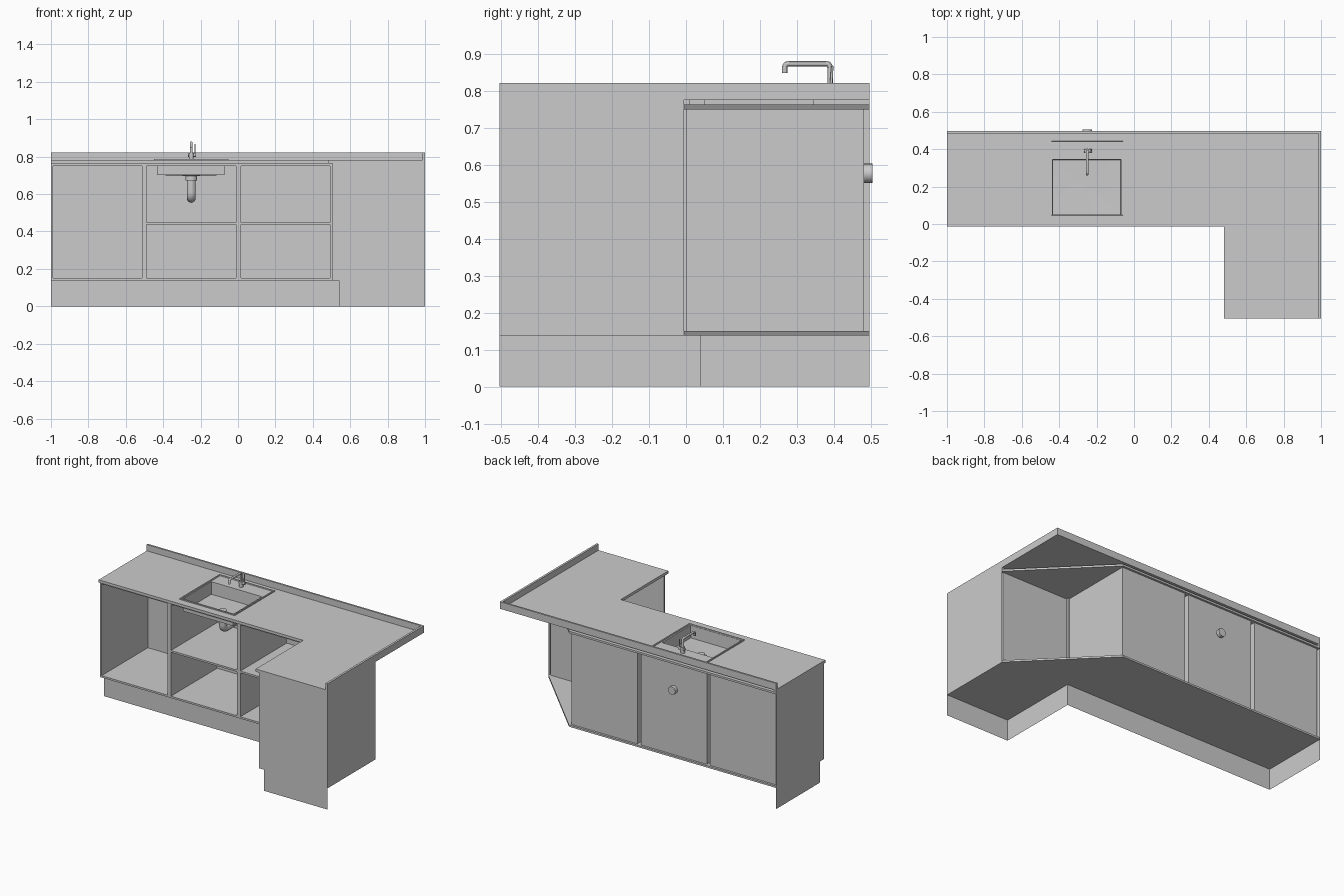
import bpy, bmesh
from mathutils import Vector

if "Cube" in bpy.data.objects:
    bpy.data.objects.remove(bpy.data.objects["Cube"])


def finish(name, bm):
    bmesh.ops.recalc_face_normals(bm, faces=bm.faces)
    me = bpy.data.meshes.new(name)
    bm.to_mesh(me)
    bm.free()
    ob = bpy.data.objects.new(name, me)
    bpy.context.collection.objects.link(ob)
    return ob


def smooth(ob):
    bpy.ops.object.select_all(action='DESELECT')
    ob.select_set(True)
    bpy.context.view_layer.objects.active = ob
    bpy.ops.object.shade_smooth_by_angle()


def prism(name, pts, z0, z1):
    """Solid plan outline between two heights."""
    bm = bmesh.new()
    f = bm.faces.new([bm.verts.new((x, y, z0)) for x, y in pts])
    ext = bmesh.ops.extrude_face_region(bm, geom=[f])
    verts = [g for g in ext['geom'] if isinstance(g, bmesh.types.BMVert)]
    bmesh.ops.translate(bm, vec=(0, 0, z1 - z0), verts=verts)
    return finish(name, bm)


def rect(x0, x1, y0, y1):
    return [(x0, y0), (x1, y0), (x1, y1), (x0, y1)]


def box(name, x0, x1, y0, y1, z0, z1):
    return prism(name, rect(x0, x1, y0, y1), z0, z1)


def sheet(name, pts, z0, z1):
    """Thin upright panels following a plan path."""
    bm = bmesh.new()
    low = [bm.verts.new((x, y, z0)) for x, y in pts]
    top = [bm.verts.new((x, y, z1)) for x, y in pts]
    for i in range(len(pts) - 1):
        bm.faces.new((low[i], low[i + 1], top[i + 1], top[i]))
    return finish(name, bm)


def cylinder(name, r, a, b, r2=None, seg=24):
    a, b = Vector(a), Vector(b)
    bm = bmesh.new()
    bmesh.ops.create_cone(bm, cap_ends=True, segments=seg, radius1=r,
                          radius2=r if r2 is None else r2, depth=(b - a).length)
    bm.transform((b - a).to_track_quat('Z', 'Y').to_matrix().to_4x4())
    bmesh.ops.translate(bm, vec=(a + b) / 2, verts=bm.verts)
    ob = finish(name, bm)
    smooth(ob)
    return ob


def tube(name, pts, r, bend):
    """Round tube along a path with rounded corners."""
    P = [Vector(p) for p in pts]
    path = [P[0]]
    for a, b, c in zip(P, P[1:], P[2:]):
        s, e = b + (a - b).normalized() * bend, b + (c - b).normalized() * bend
        for i in range(7):
            t = i / 6
            path.append(s * (1 - t) ** 2 + b * 2 * t * (1 - t) + e * t * t)
    path.append(P[-1])
    cu = bpy.data.curves.new(name, 'CURVE')
    cu.dimensions = '3D'
    cu.bevel_depth, cu.bevel_resolution, cu.use_fill_caps = r, 4, True
    sp = cu.splines.new('POLY')
    sp.points.add(len(path) - 1)
    for q, p in zip(sp.points, path):
        q.co = (*p, 1)
    ob = bpy.data.objects.new(name, cu)
    bpy.context.collection.objects.link(ob)
    bpy.ops.object.select_all(action='DESELECT')
    ob.select_set(True)
    bpy.context.view_layer.objects.active = ob
    bpy.ops.object.convert(target='MESH')
    smooth(bpy.context.object)


FY, BY, LY = 0.003, 0.496, -0.504   # cabinet front, wall side, short leg end

# carcass: one folded panel forming the open compartments
path = [(-1, BY), (-1, FY)]
for x0, x1 in ((-0.99, -0.513), (-0.488, -0.01), (0.015, 0.492)):
    path += [(x0, FY), (x0, 0.482), (x1, 0.482), (x1, FY)]
path += [(0.505, FY), (0.505, -0.012), (0.988, -0.012), (0.988, -0.492),
         (0.505, -0.492), (0.505, LY), (1, LY), (1, -0.005)]
sheet("carcass_panels", path, 0.15, 0.75)

# bottom and top boards, with the wall corner cut off diagonally
board = [(-1, BY), (-1, FY), (0.505, FY), (0.505, LY), (1, LY), (1, -0.005), (0.5, BY)]
prism("bottom_board", board, 0.138, 0.15)
top_board = prism("top_board", board, 0.75, 0.763)

# shelves in the middle and right compartments
box("middle_shelf", -0.488, -0.01, FY, 0.482, 0.437, 0.449)
box("right_shelf", 0.015, 0.492, FY, 0.482, 0.437, 0.449)

# recessed plinth
sheet("plinth", [(-1, BY), (-1, 0.04), (0.54, 0.04), (0.54, LY), (1, LY)], 0, 0.138)

# worktop with turned-down front edge
top = prism("worktop", [(-1, BY), (-1, -0.013), (0.481, -0.013), (0.481, LY),
                        (1, LY), (1, BY)], 0.776, 0.781)
prism("worktop_edge", [(-1, BY), (-1, -0.013), (0.481, -0.013), (0.481, LY), (1, LY),
                       (1, -0.005), (0.985, -0.005), (0.985, -0.488), (0.51, -0.488),
                       (0.51, 0.01), (-0.985, 0.01), (-0.985, BY)], 0.763, 0.776)

# upstand along both walls
prism("upstand", [(-1, BY), (1, BY), (1, LY), (0.986, LY), (0.986, 0.484), (-1, 0.484)],
      0.781, 0.822)

# opening for the sink
cutter = box("sink_cutter", -0.437, -0.067, 0.048, 0.347, 0.6, 0.9)
cutter.hide_render = True
cutter.hide_viewport = True
for ob in (top, top_board):
    m = ob.modifiers.new("sink_hole", 'BOOLEAN')
    m.object = cutter
    m.solver = 'EXACT'

# sink: rectangular loops bridged from rim to drain
loops = [(-0.45, -0.05, 0.037, 0.452, 0.781), (-0.45, -0.05, 0.037, 0.452, 0.788),
         (-0.442, -0.058, 0.045, 0.444, 0.788), (-0.44, -0.06, 0.047, 0.442, 0.783),
         (-0.435, -0.069, 0.05, 0.345, 0.783), (-0.433, -0.071, 0.052, 0.343, 0.702),
         (-0.265, -0.235, 0.185, 0.215, 0.697)]
bm = bmesh.new()
rings = [[bm.verts.new((x, y, z)) for x, y in rect(x0, x1, y0, y1)]
         for x0, x1, y0, y1, z in loops]
for a, b in zip(rings, rings[1:]):
    for i in range(4):
        j = (i + 1) % 4
        bm.faces.new((a[i], a[j], b[j], b[i]))
bm.faces.new(rings[-1])
smooth(finish("sink", bm))

# drain and waste pipe leaving through the back panel
sx = -0.25
cylinder("drain_ring", 0.023, (sx, 0.2, 0.697), (sx, 0.2, 0.704))
cylinder("drain_collar", 0.032, (sx, 0.2, 0.672), (sx, 0.2, 0.7))
tube("waste_pipe", [(sx, 0.2, 0.68), (sx, 0.2, 0.577), (sx, 0.502, 0.577)], 0.0235, 0.035)
cylinder("pipe_flange", 0.026, (sx, 0.478, 0.577), (sx, 0.505, 0.577))

# tap
cylinder("tap_base", 0.013, (sx, 0.39, 0.78), (sx, 0.39, 0.82))
tube("tap_spout", [(sx, 0.39, 0.8), (sx, 0.39, 0.874), (sx, 0.267, 0.874),
                   (sx, 0.267, 0.848)], 0.0075, 0.013)
cylinder("tap_valve", 0.009, (sx - 0.016, 0.392, 0.808), (sx + 0.026, 0.392, 0.808))
cylinder("tap_lever", 0.004, (sx + 0.02, 0.392, 0.808), (sx + 0.02, 0.396, 0.868), 0.003, 12)
